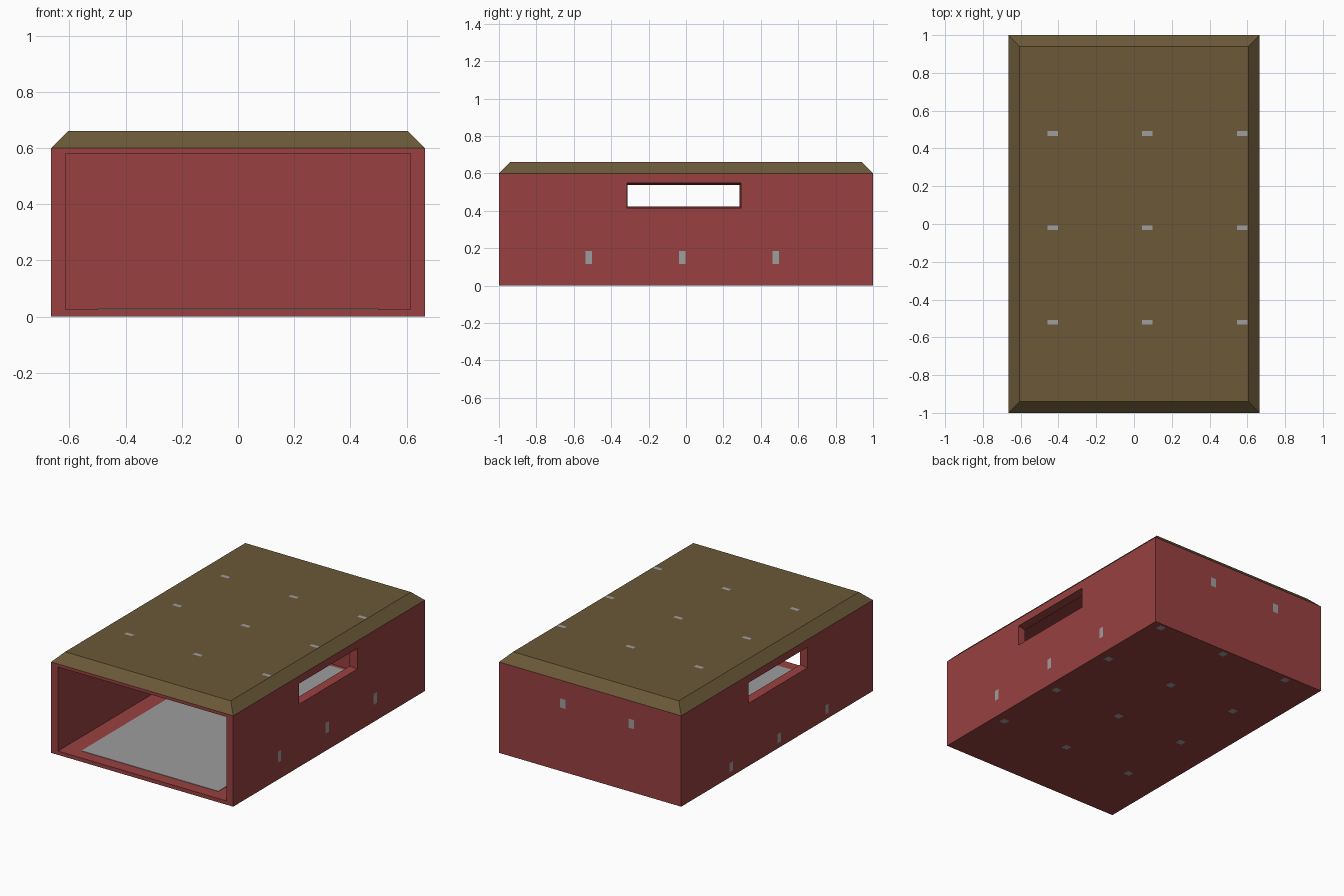
import bpy, bmesh

if "Cube" in bpy.data.objects:
    bpy.data.objects.remove(bpy.data.objects["Cube"])


def material(name, rgb):
    lin = [((c / 255 + 0.055) / 1.055) ** 2.4 for c in rgb]
    m = bpy.data.materials.new(name)
    m.diffuse_color = (*lin, 1)
    m.use_nodes = True
    m.node_tree.nodes["Principled BSDF"].inputs["Base Color"].default_value = m.diffuse_color
    return m


RED = material("dull red", (153, 64, 64))
BROWN = material("olive brown", (107, 89, 56))
GREY = material("mid grey", (157, 157, 157))


def new_object(name, bm, mat):
    bmesh.ops.recalc_face_normals(bm, faces=bm.faces[:])
    me = bpy.data.meshes.new(name)
    bm.to_mesh(me)
    bm.free()
    me.materials.append(mat)
    ob = bpy.data.objects.new(name, me)
    bpy.context.collection.objects.link(ob)
    return ob


def loft(name, a, b, mat):
    """Solid joining two four-point rings."""
    bm = bmesh.new()
    va, vb = [bm.verts.new(p) for p in a], [bm.verts.new(p) for p in b]
    bm.faces.new(va)
    bm.faces.new(vb)
    for i in range(4):
        j = (i + 1) % 4
        bm.faces.new((va[i], va[j], vb[j], vb[i]))
    return new_object(name, bm, mat)


def ring_z(x, y0, y1, z):
    return [(-x, y0, z), (x, y0, z), (x, y1, z), (-x, y1, z)]


def ring_x(x, y0, y1, z0, z1):
    return [(x, y0, z0), (x, y1, z0), (x, y1, z1), (x, y0, z1)]


# Hollow body, open at the front
body = loft("body", ring_z(0.665, -1, 1, 0), ring_z(0.665, -1, 1, 0.6), RED)
cutters = [loft("cavity_cutter", ring_z(0.615, -1.1, 0.95, 0.025),
                ring_z(0.615, -1.1, 0.95, 0.58), RED)]

# Hand slots, narrowing slightly inward
for s in (-1, 1):
    cutters.append(loft("slot_cutter", ring_x(s * 0.665 + s * 0.005, -0.316, 0.296, 0.413, 0.551),
                        ring_x(s * 0.605, -0.312, 0.285, 0.426, 0.536), RED))
bpy.context.view_layer.objects.active = body
for c in cutters:
    mod = body.modifiers.new("cut", 'BOOLEAN')
    mod.operation = 'DIFFERENCE'
    mod.solver = 'EXACT'
    mod.object = c
    bpy.ops.object.modifier_apply(modifier=mod.name)
for c in cutters:
    bpy.data.objects.remove(c)

# Chamfered lid
loft("lid", ring_z(0.665, -1, 1, 0.6), ring_z(0.605, -0.94, 0.94, 0.66), BROWN)

# Grey floor panel inside
loft("floor_panel", ring_z(0.5, -0.92, 0.92, 0.0245), ring_z(0.5, -0.92, 0.92, 0.028), GREY)


# Worn flecks repeating every half unit over the outside
def flecks(name, centres, half):
    bm = bmesh.new()
    u = [i for i in range(3) if half[i]]
    for c in centres:
        vs = []
        for a, b in ((-1, -1), (1, -1), (1, 1), (-1, 1)):
            p = list(c)
            p[u[0]] += a * half[u[0]]
            p[u[1]] += b * half[u[1]]
            vs.append(bm.verts.new(p))
        bm.faces.new(vs)
    return new_object(name, bm, GREY)


rows = (-0.52, -0.02, 0.48)
flecks("lid_flecks", [(x, y, 0.6615) for x in (-0.43, 0.07, 0.572) for y in rows], (0.028, 0.013, 0))
flecks("right_flecks", [(0.6665, y, 0.15) for y in rows], (0, 0.017, 0.035))
flecks("left_flecks", [(-0.6665, y, 0.065) for y in rows], (0, 0.017, 0.03))
flecks("back_flecks", [(x, 1.0015, 0.45) for x in (0.2, -0.3)], (0.02, 0, 0.03))
under = flecks("underside_flecks", [(x, y, 0) for x in (-0.41, 0.09, 0.59)
                                    for y in (-0.54, -0.04, 0.46, 0.96)], (0.022, 0.022, 0))
under.location.z = -0.001
